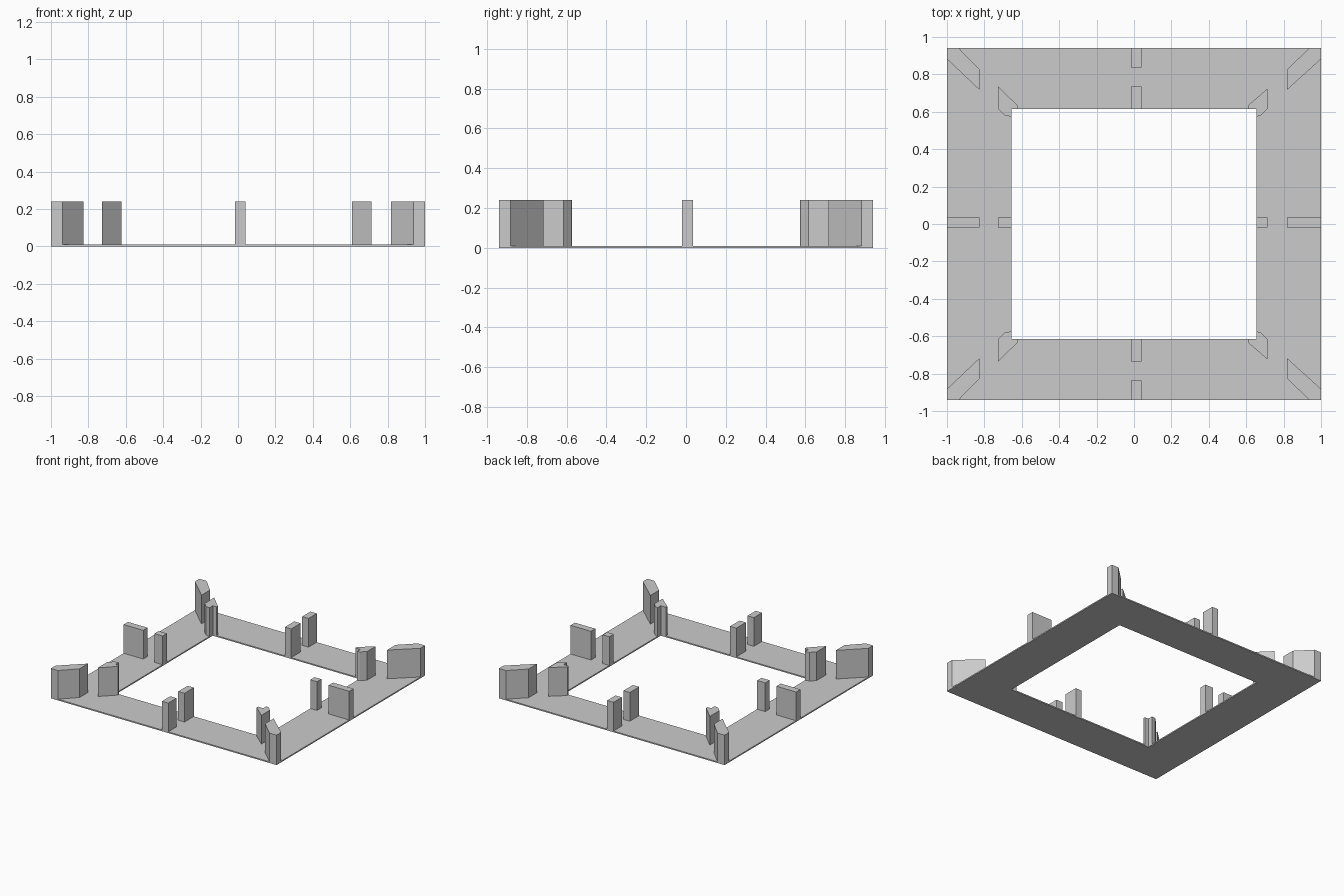
import bpy
import bmesh

if "Cube" in bpy.data.objects:
    bpy.data.objects.remove(bpy.data.objects["Cube"], do_unlink=True)

GREY = (0.6, 0.6, 0.6, 1)
grey = bpy.data.materials.new("plain_grey")
grey.use_nodes = True
grey.diffuse_color = GREY
grey.node_tree.nodes["Principled BSDF"].inputs["Base Color"].default_value = GREY

BASE, TOP = 0.01, 0.24
OX, OY = 1.0, 0.94      # outer half sizes
IX, IY = 0.655, 0.616   # opening half sizes


def finish(name, bm):
    bmesh.ops.recalc_face_normals(bm, faces=bm.faces)
    mesh = bpy.data.meshes.new(name)
    bm.to_mesh(mesh)
    bm.free()
    mesh.materials.append(grey)
    bpy.context.collection.objects.link(bpy.data.objects.new(name, mesh))


def post(name, outline):
    """Extrude a plan outline from the base plate up to the post height."""
    bm = bmesh.new()
    face = bm.faces.new([bm.verts.new((x, y, BASE)) for x, y in outline])
    up = bmesh.ops.extrude_face_region(bm, geom=[face], use_keep_orig=True)
    moved = [v for v in up["geom"] if isinstance(v, bmesh.types.BMVert)]
    bmesh.ops.translate(bm, verts=moved, vec=(0, 0, TOP - BASE))
    finish(name, bm)


def block(name, x0, x1, y0, y1):
    post(name, [(x0, y0), (x1, y0), (x1, y1), (x0, y1)])


# Base plate: flat rectangular ring
bm = bmesh.new()
rings = []
for hx, hy in ((OX, OY), (IX, IY)):
    for z in (0, BASE):
        rings.append([bm.verts.new((sx * hx, sy * hy, z))
                      for sx, sy in ((-1, -1), (1, -1), (1, 1), (-1, 1))])
out_low, out_high, in_low, in_high = rings
for a, b in ((out_low, out_high), (out_high, in_high),
             (in_high, in_low), (in_low, out_low)):
    for i in range(4):
        j = (i + 1) % 4
        bm.faces.new((a[i], a[j], b[j], b[i]))
finish("base_plate", bm)

# Middle posts on the front and back sides
for side, s in (("front", -1), ("back", 1)):
    block(side + "_outer_post", -0.016, 0.04, s * 0.836, s * OY)
    block(side + "_inner_post", -0.016, 0.04, s * IY, s * 0.735)

# Middle posts on the left and right sides
for side, s, near, far in (("right", -1, 0.727, 0.826), ("left", 1, 0.714, 0.818)):
    block(side + "_outer_post", s * far, s * OX, -0.02, 0.035)
    block(side + "_inner_post", s * IX, s * near, -0.02, 0.035)

    # Diagonal corner posts, notched around the opening on the inside
    for end, t in (("front", -1), ("back", 1)):
        outer = [(OX, OY), (0.937, OY), (far, 0.826), (far, 0.717), (OX, 0.882)]
        inner = [(near, near + 0.01), (near - 0.105, 0.633), (near - 0.105, IY),
                 (IX, IY), (IX, 0.574), (near - 0.038, 0.579), (near, IY)]
        for part, outline in (("outer", outer), ("inner", inner)):
            post(f"{end}_{side}_{part}_corner_post",
                 [(s * x, t * y) for x, y in outline])
